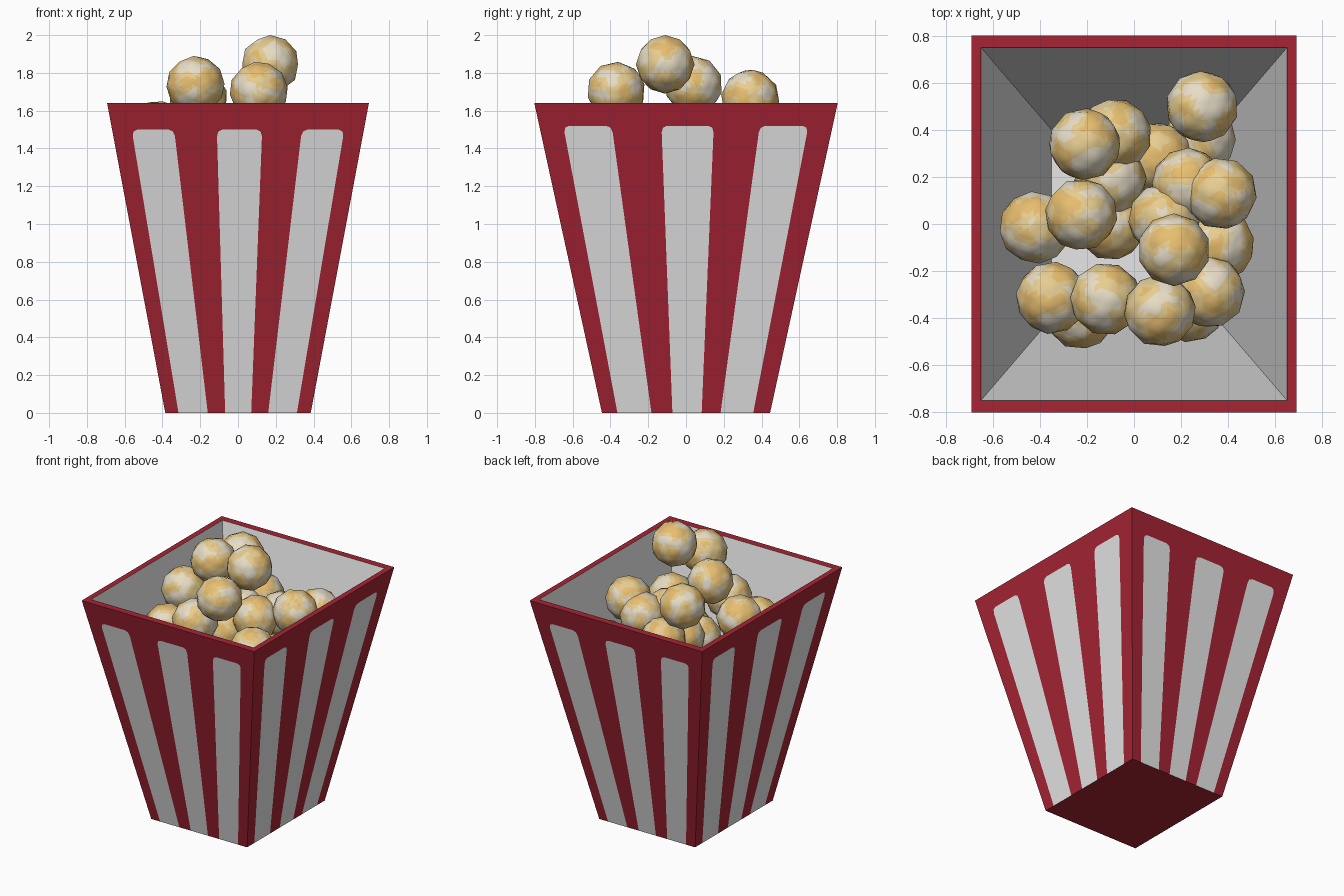
import bpy, bmesh, random
from mathutils import Vector, noise

if "Cube" in bpy.data.objects:
    bpy.data.objects.remove(bpy.data.objects["Cube"])

random.seed(4)

def material(name, rgb):
    m = bpy.data.materials.new(name)
    m.diffuse_color = (*rgb, 1)
    m.use_nodes = True
    m.node_tree.nodes["Principled BSDF"].inputs["Base Color"].default_value = m.diffuse_color
    return m

red = material("carton red", (0.38, 0.018, 0.034))
white = material("carton white", (0.80, 0.80, 0.80))
tan = material("popcorn butter", (0.80, 0.61, 0.28))
gold = material("popcorn gold", (0.84, 0.54, 0.17))
cream = material("popcorn cream", (0.82, 0.74, 0.58))

def make_object(name, bm, mats):
    me = bpy.data.meshes.new(name)
    bm.to_mesh(me)
    bm.free()
    for m in mats:
        me.materials.append(m)
    ob = bpy.data.objects.new(name, me)
    bpy.context.collection.objects.link(ob)
    return ob

# ---- carton: tapered box with striped outside and white inside ----
H = 1.64
BOT, TOP = (0.385, 0.445), (0.693, 0.803)

def half(z):
    t = z / H
    return [b + (a - b) * t for a, b in zip(TOP, BOT)]

def ring(hx, hy, z):
    return [Vector(p) for p in ((-hx, -hy, z), (hx, -hy, z), (hx, hy, z), (-hx, hy, z))]

bm = bmesh.new()

def face(points, mat):
    f = bm.faces.new([bm.verts.new(p) for p in points])
    f.material_index = mat

# placement of a point (u across, z up) on each of the four walls
WALLS = [
    (0, lambda u, z: (u, -half(z)[1], z)),
    (1, lambda u, z: (half(z)[0], u, z)),
    (0, lambda u, z: (-u, half(z)[1], z)),
    (1, lambda u, z: (-half(z)[0], -u, z)),
]
# stripes: bottom left, bottom right, top left, top right
STRIPES = [
    [(-0.315, -0.160, -0.563, -0.338), (-0.068, 0.070, -0.112, 0.128), (0.160, 0.312, 0.338, 0.563)],
    [(-0.363, -0.183, -0.650, -0.393), (-0.072, 0.083, -0.130, 0.147), (0.183, 0.356, 0.390, 0.648)],
]
STRIPE_TOP = (1.50, 1.52)

for axis, place in WALLS:
    zt = STRIPE_TOP[axis]
    comb = [(-BOT[axis], 0)]
    for b0, b1, t0, t1 in STRIPES[axis]:
        def at(b, t, z):
            return b + (t - b) * z / zt
        lo, mid = zt - 0.035, zt - 0.01
        outline = [(b0, 0), (at(b0, t0, lo), lo), (at(b0, t0, mid) + 0.008, mid), (t0 + 0.03, zt),
                   (t1 - 0.03, zt), (at(b1, t1, mid) - 0.008, mid), (at(b1, t1, lo), lo), (b1, 0)]
        face([place(u, z) for u, z in reversed(outline)], 1)
        comb += outline
    comb += [(BOT[axis], 0), (TOP[axis], H), (-TOP[axis], H)]
    # red remainder of the wall, wrapped round the stripes
    face([place(u, z) for u, z in comb], 0)

outer_top, outer_bot = ring(*TOP, H), ring(*BOT, 0)
inner_top, inner_bot = ring(0.653, 0.753, H), ring(0.352, 0.402, 0.04)
for i in range(4):
    j = (i + 1) % 4
    face([outer_top[i], outer_top[j], inner_top[j], inner_top[i]], 0)   # rim
    face([inner_top[i], inner_top[j], inner_bot[j], inner_bot[i]], 1)   # inner wall
face(outer_bot[::-1], 0)
face(inner_bot, 1)
bmesh.ops.remove_doubles(bm, verts=bm.verts, dist=1e-5)
make_object("carton", bm, [red, white])

# ---- popcorn: faceted balls piled in the mouth of the carton ----
BALLS = [
    (0.17, -0.11, 1.845), (-0.225, 0.04, 1.735), (0.11, -0.37, 1.705), (-0.21, 0.34, 1.665),
    (-0.42, -0.015, 1.50), (0.37, 0.13, 1.485), (-0.12, -0.32, 1.46), (0.13, 0.02, 1.42),
    (-0.35, -0.315, 1.36), (0.32, -0.29, 1.36), (0.29, 0.50, 1.33), (-0.08, 0.38, 1.40),
    (0.23, 0.17, 1.42), (-0.10, 0.19, 1.36), (-0.10, 0.0, 1.28), (0.36, -0.09, 1.24),
    (-0.23, -0.38, 1.18), (0.24, -0.35, 1.15), (0.10, 0.28, 1.24), (0.28, 0.36, 1.14),
]
for i, centre in enumerate(BALLS):
    bm = bmesh.new()
    bmesh.ops.create_icosphere(bm, subdivisions=2, radius=0.16)
    # flat cuts give finer faces for the colour patches
    bmesh.ops.subdivide_edges(bm, edges=bm.edges, cuts=2, use_grid_fill=True)
    for f in bm.faces:
        n = noise.noise(f.calc_center_median() * 11 + Vector((i * 7.3, 2, 5)))
        f.material_index = 1 if n > 0.2 else 2 if n < -0.16 else 0
        f.smooth = True
    ob = make_object(f"popcorn_{i + 1}", bm, [tan, gold, cream])
    ob.location = centre
    ob.rotation_euler = [random.uniform(0, 6.28) for _ in range(3)] if i else (0, 0, 0)
    ob.scale = (0.97, 0.97, 0.97)
